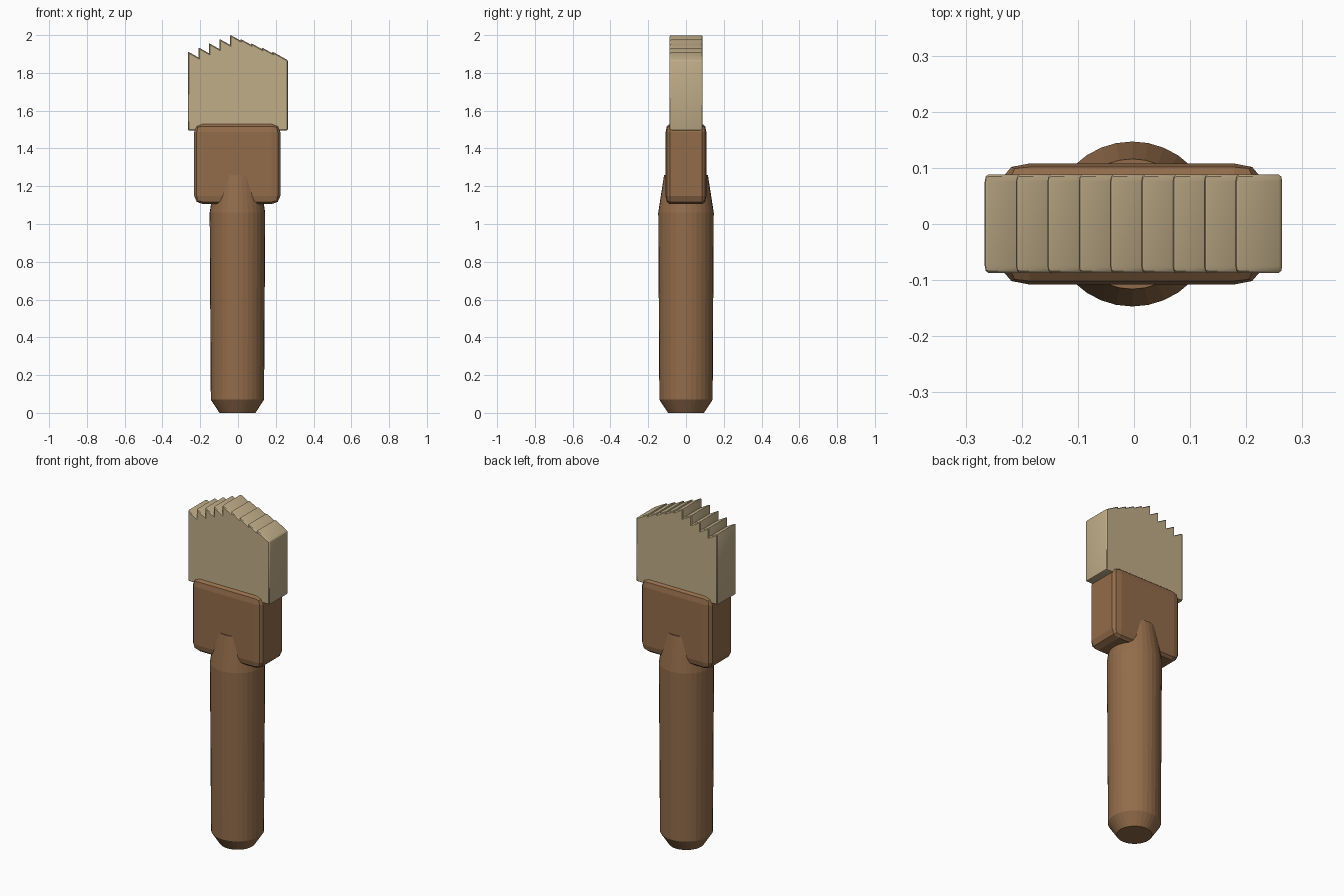
import bpy, bmesh, math
from mathutils import Vector

if "Cube" in bpy.data.objects:
    bpy.data.objects.remove(bpy.data.objects["Cube"])


def material(name, rgb):
    m = bpy.data.materials.new(name)
    m.diffuse_color = (*rgb, 1)
    m.use_nodes = True
    m.node_tree.nodes["Principled BSDF"].inputs["Base Color"].default_value = m.diffuse_color
    return m


WOOD = material("brown wood", (0.29, 0.15, 0.069))
HAIR = material("pale bristle", (0.53, 0.42, 0.25))


def finish(bm, name, mat, angle=None):
    bmesh.ops.recalc_face_normals(bm, faces=bm.faces)
    me = bpy.data.meshes.new(name)
    bm.to_mesh(me)
    bm.free()
    me.materials.append(mat)
    ob = bpy.data.objects.new(name, me)
    bpy.context.collection.objects.link(ob)
    if angle:
        bpy.ops.object.select_all(action='DESELECT')
        ob.select_set(True)
        bpy.context.view_layer.objects.active = ob
        bpy.ops.object.shade_smooth_by_angle(angle=math.radians(angle))
    return ob


def rounded_box(lo, hi, bevel):
    """Box between two corners with rounded edges; bevel is given per axis."""
    lo, hi, bevel = Vector(lo), Vector(hi), Vector(bevel)
    size = hi - lo
    bm = bmesh.new()
    bmesh.ops.create_cube(bm, size=1)
    # bevel in a space where the radius is 1 on every axis, then scale back
    for v in bm.verts:
        v.co = Vector(v.co[i] * size[i] / bevel[i] for i in range(3))
    bmesh.ops.bevel(bm, geom=bm.edges[:], offset=1, segments=2,
                    profile=0.5, affect='EDGES', clamp_overlap=True)
    mid = (lo + hi) / 2
    for v in bm.verts:
        v.co = Vector(v.co[i] * bevel[i] + mid[i] for i in range(3))
    return bm


# Handle: turned profile with chamfered foot and tapered neck
SIDES = 32
bm = bmesh.new()
rings = []
for r, z in [(0.095, 0), (0.141, 0.07), (0.147, 1.06), (0.116, 1.26)]:
    rings.append([bm.verts.new((r * math.cos(2 * math.pi * i / SIDES) - 0.003,
                                r * math.sin(2 * math.pi * i / SIDES), z))
                  for i in range(SIDES)])
for a, b in zip(rings, rings[1:]):
    for i in range(SIDES):
        j = (i + 1) % SIDES
        bm.faces.new((a[i], a[j], b[j], b[i]))
bm.faces.new(rings[0])
bm.faces.new(rings[-1])
finish(bm, "handle", WOOD)

# Head block holding the bristles
finish(rounded_box((-0.232, -0.108, 1.105), (0.224, 0.108, 1.53),
                   (0.046, 0.022, 0.043)), "head_block", WOOD)

# Bristles: nine overlapping slabs with sloping tops, tallest in the middle
STEP, WIDTH, SLOPE = 0.0559, 0.083, 0.56
for k in range(9):
    x0 = -0.266 + k * STEP
    top = 2.002 - 0.0222 * abs(k - 4)
    bm = rounded_box((x0, -0.087, 1.496), (x0 + WIDTH, 0.088, top),
                     (0.006, 0.012, 0.006))
    for v in bm.verts:
        if v.co.z > 1.7:
            v.co.z -= SLOPE * (v.co.x - x0)
    finish(bm, f"bristle_slab_{k + 1}", HAIR, 35)
